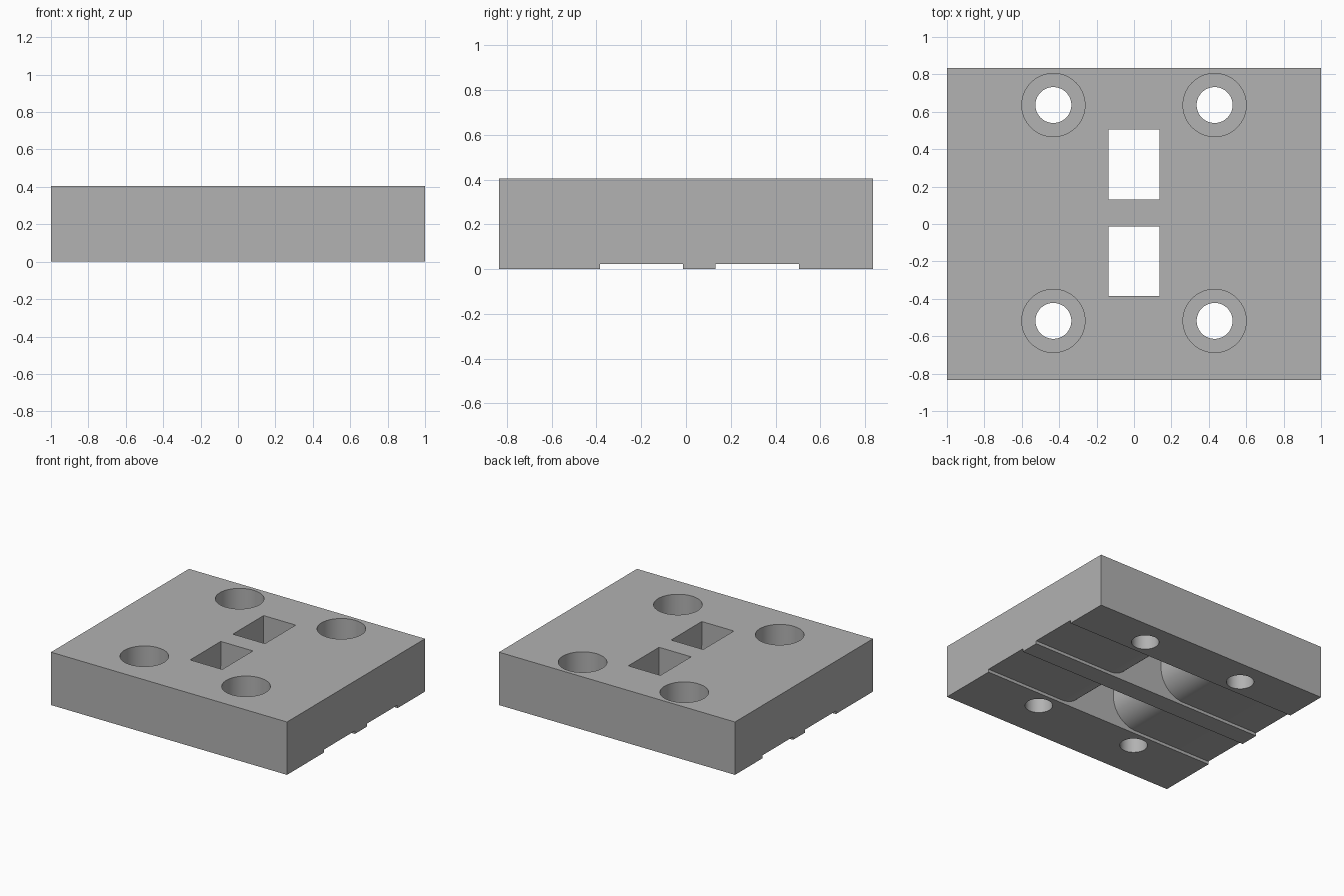
import bpy
import bmesh
import math

default = bpy.data.objects.get("Cube")
if default:
    bpy.data.objects.remove(default)

W, D, H = 2.0, 1.67, 0.405      # block size
GROOVE = 0.023                  # groove depth in the underside
SLOT = 0.136                    # half width of a slot
FLARE = 0.2                     # radius of the slot's rounded mouth

grey = bpy.data.materials.new("plain grey")
grey.use_nodes = True
colour = (0.445, 0.445, 0.445, 1)
grey.diffuse_color = colour
grey.node_tree.nodes["Principled BSDF"].inputs["Base Color"].default_value = colour


def add_object(name, bm):
    bmesh.ops.recalc_face_normals(bm, faces=bm.faces)
    mesh = bpy.data.meshes.new(name)
    bm.to_mesh(mesh)
    bm.free()
    mesh.materials.append(grey)
    obj = bpy.data.objects.new(name, mesh)
    bpy.context.collection.objects.link(obj)
    return obj


def slot_cutter(name, y0, y1):
    """Groove, rounded mouth and straight slot as one profile along y."""
    half = [(W, -0.1), (W, GROOVE)]
    steps = 16
    for i in range(steps + 1):
        a = math.pi / 2 * i / steps
        half.append((SLOT + FLARE * (1 - math.sin(a)),
                     GROOVE + FLARE * (1 - math.cos(a))))
    half.append((SLOT, H + 0.1))
    profile = half + [(-x, z) for x, z in reversed(half)]
    bm = bmesh.new()
    face = bm.faces.new([bm.verts.new((x, y0, z)) for x, z in profile])
    out = bmesh.ops.extrude_face_region(bm, geom=[face])["geom"]
    verts = [v for v in out if isinstance(v, bmesh.types.BMVert)]
    bmesh.ops.translate(bm, verts=verts, vec=(0, y1 - y0, 0))
    return add_object(name, bm)


def bolt_hole_cutter(name, x, y):
    """Stepped round hole: rings of (radius, height) bridged together."""
    rings = [(0.096, -0.1), (0.096, 0.19), (0.169, 0.19), (0.169, H + 0.1)]
    n = 64
    bm = bmesh.new()
    loops = [[bm.verts.new((x + r * math.cos(math.tau * i / n),
                            y + r * math.sin(math.tau * i / n), z))
              for i in range(n)] for r, z in rings]
    for low, high in zip(loops, loops[1:]):
        for i in range(n):
            j = (i + 1) % n
            bm.faces.new((low[i], low[j], high[j], high[i]))
    bm.faces.new(loops[0])
    bm.faces.new(loops[-1])
    return add_object(name, bm)


# Block
bm = bmesh.new()
bmesh.ops.create_cube(bm, size=1)
bmesh.ops.scale(bm, vec=(W, D, H), verts=bm.verts)
bmesh.ops.translate(bm, vec=(0, 0, H / 2), verts=bm.verts)
block = add_object("mounting_block", bm)

# Cutters for the slots and the counterbored holes
cutters = [slot_cutter("front_slot_cutter", -0.385, -0.014),
           slot_cutter("back_slot_cutter", 0.132, 0.504)]
for side, x in (("right", -0.431), ("left", 0.431)):
    for end, y in (("front", -0.518), ("back", 0.636)):
        cutters.append(bolt_hole_cutter(f"{end}_{side}_hole_cutter", x, y))

for cutter in cutters:
    mod = block.modifiers.new(cutter.name, "BOOLEAN")
    mod.operation = "DIFFERENCE"
    mod.solver = "EXACT"
    mod.object = cutter

# Apply the cuts and remove the cutters
bpy.context.view_layer.objects.active = block
block.select_set(True)
for cutter in cutters:
    bpy.ops.object.modifier_apply(modifier=cutter.name)
    bpy.data.objects.remove(cutter)

bpy.ops.object.select_all(action="DESELECT")
block.select_set(True)
bpy.ops.object.shade_smooth_by_angle(angle=math.radians(30))
